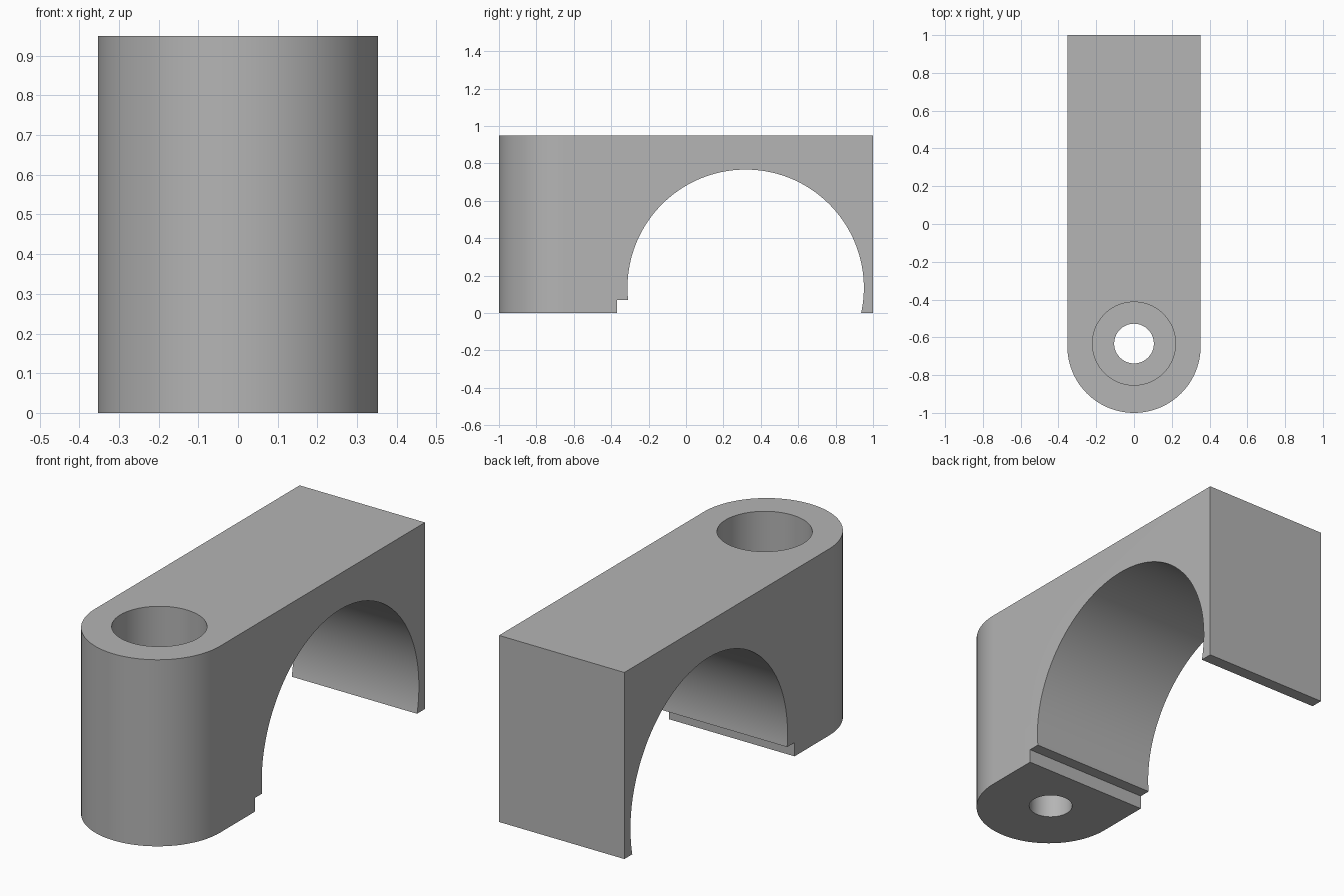
import bpy, bmesh, math
from mathutils import Vector

cube = bpy.data.objects.get("Cube")
if cube:
    bpy.data.objects.remove(cube, do_unlink=True)

HALF_W, HEIGHT = 0.353, 0.95
HOLE_Y = -0.633
ARCH_Y, ARCH_Z, ARCH_R = 0.319, 0.135, 0.632

grey = bpy.data.materials.new("plain grey")
grey.use_nodes = True
colour = (0.46, 0.46, 0.46, 1)
grey.diffuse_color = colour
grey.node_tree.nodes["Principled BSDF"].inputs["Base Color"].default_value = colour


def prism(name, outline, direction):
    """Extrude a closed 3D outline into a solid object."""
    bm = bmesh.new()
    face = bm.faces.new([bm.verts.new(p) for p in outline])
    result = bmesh.ops.extrude_face_region(bm, geom=[face])
    moved = [v for v in result["geom"] if isinstance(v, bmesh.types.BMVert)]
    bmesh.ops.translate(bm, verts=moved, vec=Vector(direction))
    bmesh.ops.recalc_face_normals(bm, faces=bm.faces)
    mesh = bpy.data.meshes.new(name)
    bm.to_mesh(mesh)
    bm.free()
    mesh.materials.append(grey)
    obj = bpy.data.objects.new(name, mesh)
    bpy.context.collection.objects.link(obj)
    return obj


def arc(cx, cy, r, start, end, steps):
    angles = [math.radians(start + (end - start) * i / steps) for i in range(steps + 1)]
    return [(cx + r * math.cos(a), cy + r * math.sin(a)) for a in angles]


def round_cutter(name, radius, z0, z1):
    ring = arc(0, HOLE_Y, radius, 0, 360, 96)[:-1]
    return prism(name, [(x, y, z0) for x, y in ring], (0, 0, z1 - z0))


# Clamp body: long block with a rounded front end
plan = arc(0, HALF_W - 1, HALF_W, 180, 360, 72) + [(HALF_W, 1), (-HALF_W, 1)]
body = prism("clamp_body", [(x, y, 0) for x, y in plan], (0, 0, HEIGHT))

# Arch opening with a small step at the foot, cut across the width
foot_y, step_y, step_z = 0.936, -0.369, 0.07
dip = math.degrees(math.asin(ARCH_Z / ARCH_R))
rise = math.degrees(math.asin((ARCH_Z - step_z) / ARCH_R))
side = [(foot_y, -0.1)] + arc(ARCH_Y, ARCH_Z, ARCH_R, -dip, 180 + rise, 120)
side += [(step_y, step_z), (step_y, -0.1)]
cutters = [
    prism("arch_cutter", [(-0.5, y, z) for y, z in side], (1, 0, 0)),
    # Screw hole and its wider head recess
    round_cutter("screw_hole_cutter", 0.105, -0.1, 1.1),
    round_cutter("head_recess_cutter", 0.22, 0.33, 1.1),
]

for cutter in cutters:
    mod = body.modifiers.new(cutter.name, "BOOLEAN")
    mod.operation = "DIFFERENCE"
    mod.solver = "EXACT"
    mod.object = cutter

# Apply the cuts, then remove the cutters
bpy.context.view_layer.objects.active = body
body.select_set(True)
for mod in list(body.modifiers):
    bpy.ops.object.modifier_apply(modifier=mod.name)
for cutter in cutters:
    bpy.data.objects.remove(cutter, do_unlink=True)

bpy.ops.object.select_all(action="DESELECT")
body.select_set(True)
bpy.ops.object.shade_smooth_by_angle(angle=math.radians(25))
